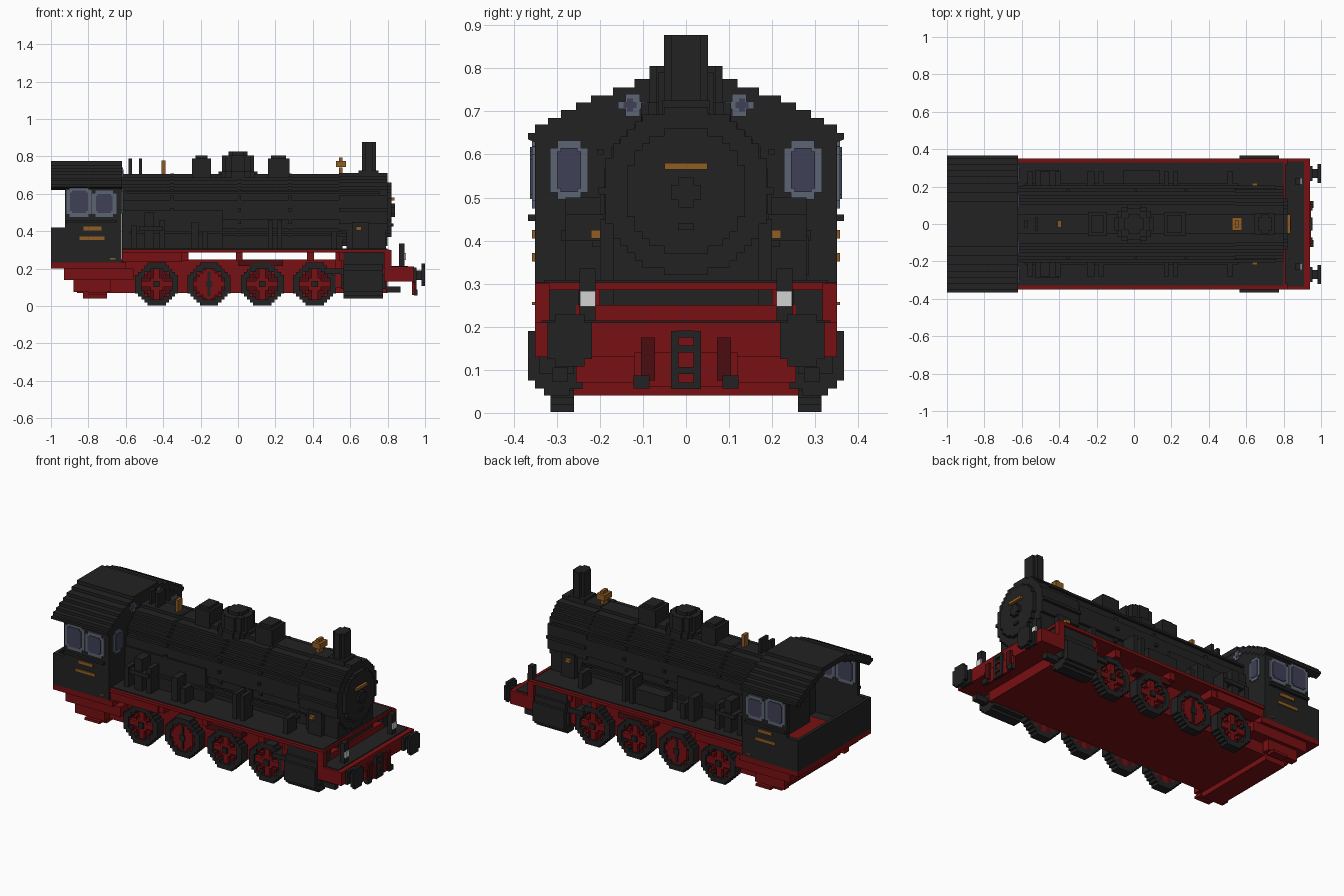
import bpy, bmesh, math

cube = bpy.data.objects.get("Cube")
if cube:
    bpy.data.objects.remove(cube, do_unlink=True)

V = 0.0172  # block size


def material(name, rgb):
    m = bpy.data.materials.new(name)
    m.use_nodes = True
    m.diffuse_color = (*rgb, 1)
    bsdf = next(n for n in m.node_tree.nodes if n.type == 'BSDF_PRINCIPLED')
    bsdf.inputs["Base Color"].default_value = (*rgb, 1)
    bsdf.inputs["Roughness"].default_value = 0.8
    return m


BLACK = material("black iron", (0.016, 0.016, 0.016))
RED = material("frame red", (0.19, 0.005, 0.006))
DARK = material("shadow red", (0.07, 0.004, 0.005))
BRASS = material("brass", (0.28, 0.11, 0.018))
FRAME = material("window frame grey", (0.11, 0.13, 0.17))
GLASS = material("window glass", (0.05, 0.05, 0.095))
WHITE = material("lamp white", (0.65, 0.65, 0.65))


def finish(name, bm, mats):
    bmesh.ops.recalc_face_normals(bm, faces=bm.faces)
    me = bpy.data.meshes.new(name)
    bm.to_mesh(me)
    bm.free()
    for m in mats:
        me.materials.append(m)
    ob = bpy.data.objects.new(name, me)
    bpy.context.collection.objects.link(ob)
    return ob


def add_box(bm, x0, x1, y0, y1, z0, z1, idx=0):
    vs = [bm.verts.new((x, y, z)) for x in (x0, x1) for y in (y0, y1) for z in (z0, z1)]
    for f in ((0, 1, 3, 2), (4, 6, 7, 5), (0, 4, 5, 1), (2, 3, 7, 6), (0, 2, 6, 4), (1, 5, 7, 3)):
        bm.faces.new([vs[i] for i in f]).material_index = idx


def box(name, x0, x1, y0, y1, z0, z1, mat, both=False):
    """One block; with both=True it is mirrored across y in the same object."""
    bm = bmesh.new()
    add_box(bm, x0, x1, y0, y1, z0, z1)
    if both:
        add_box(bm, x0, x1, -y1, -y0, z0, z1)
    return finish(name, bm, [mat])


def prism(name, pts, axis, a0, a1, mat, both=False):
    """Extrude a 2D outline along an axis; points are (other axis, other axis)."""
    put = {'x': lambda p, a: (a, p[0], p[1]), 'y': lambda p, a: (p[0], a, p[1]),
           'z': lambda p, a: (p[0], p[1], a)}[axis]
    bm = bmesh.new()
    for s in ((1, -1) if both else (1,)):
        def place(p, a):
            x, y, z = put(p, a)
            return (x, s * y, z)
        lo = [bm.verts.new(place(p, a0)) for p in pts]
        hi = [bm.verts.new(place(p, a1)) for p in pts]
        n = len(pts)
        bm.faces.new(lo)
        bm.faces.new(hi[::-1])
        for i in range(n):
            bm.faces.new((lo[i], lo[(i + 1) % n], hi[(i + 1) % n], hi[i]))
    return finish(name, bm, [mat])


def disc(cx, cz, r):
    """Stair-stepped circle outline."""
    n = max(2, round(2 * r / V))
    h = 2 * r / n
    right = []
    for k in range(n):
        z = -r + k * h
        w = max(1, round(math.sqrt(max(0, r * r - (z + h / 2) ** 2)) / h)) * h
        for q in ((w, z), (w, z + h)):
            if len(right) > 1 and right[-1][0] == w and right[-2][0] == w:
                right.pop()
            if not right or right[-1] != q:
                right.append(q)
    return [(cx + x, cz + z) for x, z in right] + [(cx - x, cz + z) for x, z in right[::-1]]


def notched(a0, a1, b0, b1, c=V):
    """Rectangle with stepped corners."""
    return [(a0 + c, b0), (a1 - c, b0), (a1 - c, b0 + c), (a1, b0 + c), (a1, b1 - c), (a1 - c, b1 - c),
            (a1 - c, b1), (a0 + c, b1), (a0 + c, b1 - c), (a0, b1 - c), (a0, b0 + c), (a0 + c, b0 + c)]


# Frame and undercarriage
box("main_frame", -0.86, 0.80, -0.255, 0.255, 0.07, 0.25, RED)
box("ash_pan", -0.83, -0.70, -0.265, 0.265, 0.04, 0.09, RED)
box("rear_springs", -0.88, -0.68, 0.265, 0.31, 0.075, 0.14, RED, True)
box("rear_frame_box", -0.93, -0.56, 0.24, 0.33, 0.14, 0.20, RED, True)
box("rear_step", -0.80, -0.70, 0.28, 0.33, 0.06, 0.075, RED, True)
box("cab_floor", -1.0, -0.60, -0.35, 0.35, 0.20, 0.232, RED)
box("running_board", -0.62, 0.81, -0.35, 0.35, 0.285, 0.303, RED)
box("running_board_deck", -0.62, 0.80, -0.33, 0.33, 0.303, 0.308, BLACK)
for i, x in enumerate((-0.60, -0.30, -0.01, 0.37, 0.54)):
    box(f"board_bracket_{i}", x, x + 0.035, 0.2, 0.33, 0.24, 0.287, RED, True)
box("firebox_valance", -0.62, -0.30, 0.27, 0.34, 0.235, 0.287, RED, True)
box("valve_gear_beam", 0.0, 0.24, 0.25, 0.31, 0.215, 0.25, DARK, True)
box("slide_bar", 0.46, 0.57, 0.255, 0.33, 0.17, 0.20, BLACK, True)
box("slide_bar_hanger", 0.52, 0.555, 0.25, 0.32, 0.10, 0.29, RED, True)

# Spoked wheels, coloured block by block: rim, spokes and gaps
wheel_mesh = None
for i, x in enumerate((-0.435, -0.155, 0.13, 0.41)):
    for side in (1, -1):
        if wheel_mesh is None:
            bm = bmesh.new()
            n, c = 7, 0.115 / 7
            for a in range(-n, n):
                for b in range(-n, n):
                    px, pz = a + 0.5, b + 0.5
                    r = math.hypot(px, pz)
                    if r > n + 0.1:
                        continue
                    ax, az = abs(px), abs(pz)
                    spoke = min(ax, az) < 1 or abs(ax - az) < 0.5 or r < 2.3
                    idx, depth = (0, 0.055) if r > 5.1 else (1, 0.046) if spoke else (2, 0.025)
                    add_box(bm, a * c, (a + 1) * c, 0, depth, b * c, (b + 1) * c, idx)
            add_box(bm, -c, c, 0, 0.058, -c, c, 0)
            ob = finish("wheel", bm, [BLACK, RED, DARK])
            wheel_mesh = ob.data
        else:
            ob = bpy.data.objects.new("wheel", wheel_mesh)
            bpy.context.collection.objects.link(ob)
        ob.name = f"wheel_{i}_{'left' if side > 0 else 'right'}"
        ob.location = (x, 0.26 * side, 0.117)
        ob.scale = (1, side, 1)
prism("drive_wheel_web", disc(-0.155, 0.117, 0.075), 'y', 0.28, 0.31, RED, True)
box("drive_crank", -0.163, -0.147, 0.31, 0.316, 0.05, 0.185, BLACK, True)

# Cylinders
cyl = [(0.24, 0.055), (0.27, 0.055), (0.27, 0.04), (0.33, 0.04), (0.33, 0.057), (0.35, 0.057), (0.35, 0.075),
       (0.367, 0.075), (0.367, 0.19), (0.35, 0.19), (0.35, 0.225), (0.335, 0.225), (0.335, 0.285), (0.24, 0.285)]
prism("cylinder", cyl, 'x', 0.565, 0.775, BLACK, True)
box("cylinder_cover", 0.55, 0.79, 0.26, 0.34, 0.09, 0.17, BLACK, True)
box("valve_chest", 0.60, 0.80, 0.25, 0.33, 0.2, 0.285, BLACK, True)
box("piston_guide", 0.79, 0.87, 0.275, 0.31, 0.072, 0.105, BLACK, True)

# Front platform, buffers and couplings
box("front_platform", 0.79, 0.94, -0.35, 0.35, 0.13, 0.21, RED)
box("front_deck", 0.79, 0.91, -0.335, 0.335, 0.21, 0.215, BLACK)
box("deck_side_plate", 0.78, 0.82, 0.317, 0.35, 0.13, 0.30, RED, True)
box("guard_plate", 0.93, 0.945, -0.12, 0.12, 0.06, 0.14, RED)
box("buffer_shaft", 0.935, 0.985, 0.245, 0.295, 0.14, 0.19, BLACK, True)
box("buffer_collar", 0.935, 0.955, 0.23, 0.31, 0.125, 0.205, BLACK, True)
prism("buffer_head", disc(0.27, 0.168, 0.06), 'x', 0.982, 1.0, BLACK, True)
box("coupling_link", 0.94, 0.955, 0.017, 0.035, 0.055, 0.19, BLACK, True)
for i, z in enumerate((0.055, 0.09, 0.14, 0.175)):
    box(f"coupling_rung_{i}", 0.94, 0.955, -0.02, 0.02, z, z + 0.016, BLACK)
box("brake_hose", 0.94, 0.955, 0.072, 0.105, 0.075, 0.175, DARK, True)
box("brake_hose_end", 0.94, 0.96, 0.085, 0.122, 0.057, 0.087, BLACK, True)
box("lamp_post", 0.86, 0.89, 0.21, 0.247, 0.21, 0.335, BLACK, True)
prism("lamp_lens", disc(0.228, 0.265, 0.018), 'x', 0.885, 0.897, WHITE, True)

# Boiler, firebox and smokebox
prism("boiler", disc(0, 0.515, 0.19), 'x', -0.62, 0.54, BLACK)
prism("smokebox", disc(0, 0.515, 0.195), 'x', 0.54, 0.80, BLACK)
for i, x in enumerate((-0.36, 0.0, 0.27)):
    prism(f"boiler_band_{i}", disc(0, 0.515, 0.194), 'x', x, x + V, BLACK)
box("firebox", -0.62, -0.08, -0.2, 0.2, 0.30, 0.51, BLACK)
box("boiler_cradle", -0.10, 0.56, -0.12, 0.12, 0.30, 0.38, BLACK)
box("smokebox_saddle", 0.58, 0.79, -0.17, 0.17, 0.21, 0.42, BLACK)
prism("smokebox_door", disc(0, 0.515, 0.145), 'x', 0.80, 0.822, BLACK)
prism("door_centre", disc(0, 0.512, 0.035), 'x', 0.822, 0.84, BLACK)
box("door_latch", 0.82, 0.832, -0.018, 0.018, 0.425, 0.44, BLACK)
box("door_plate", 0.822, 0.838, -0.05, 0.05, 0.565, 0.58, BRASS)
box("smokebox_side_plate", 0.63, 0.66, 0.20, 0.22, 0.405, 0.425, BRASS, True)
box("steam_pipe", 0.61, 0.70, 0.16, 0.20, 0.30, 0.45, BLACK, True)

# Chimney, domes and roof fittings
box("chimney_base", 0.645, 0.752, -0.055, 0.055, 0.69, 0.725, BLACK)
prism("chimney", notched(0.663, 0.737, -0.051, 0.051), 'z', 0.70, 0.877, BLACK)
for n, x0, x1 in (("rear_sandbox", -0.245, -0.145), ("front_sandbox", 0.16, 0.275)):
    box(n, x0, x1, -0.065, 0.065, 0.67, 0.79, BLACK)
    box(n + "_lid", x0 + V, x1 - V, -0.048, 0.048, 0.79, 0.806, BLACK)
for i, (r, z) in enumerate(((0.105, 0.72), (0.085, 0.805), (0.05, 0.825))):
    prism(f"steam_dome_{i}", disc(0, 0, r), 'z', 0.66, z, BLACK)
box("bell_stand", 0.54, 0.56, -0.02, 0.02, 0.70, 0.74, BRASS)
box("bell", 0.523, 0.577, -0.036, 0.036, 0.742, 0.775, BRASS)
box("bell_top", 0.54, 0.56, -0.02, 0.02, 0.775, 0.793, BRASS)
box("whistle", -0.408, -0.388, -0.02, 0.02, 0.70, 0.778, BRASS)
box("safety_valve_rear", -0.585, -0.567, -0.02, 0.02, 0.69, 0.79, BLACK)
box("safety_valve_front", -0.53, -0.513, -0.035, 0.035, 0.69, 0.79, BLACK)

# Pipework and pumps on the boiler sides
box("hand_rail", -0.60, 0.76, 0.19, 0.207, 0.60, 0.612, BLACK, True)
box("feed_pipe", -0.58, 0.56, 0.20, 0.217, 0.385, 0.40, BLACK, True)
for i, (x, w, z) in enumerate(((-0.57, 0.03, 0.43), (-0.50, 0.05, 0.50), (-0.42, 0.03, 0.46), (-0.25, 0.04, 0.45),
                               (-0.19, 0.03, 0.40), (0.16, 0.025, 0.46), (0.21, 0.025, 0.46), (0.50, 0.03, 0.40))):
    box(f"pump_{i}", x, x + w, 0.19, 0.28, 0.30, z, BLACK, True)
box("pump_head", -0.53, -0.40, 0.20, 0.29, 0.40, 0.425, BLACK, True)
prism("air_tank", disc(0.25, 0.365, 0.045), 'x', -0.06, 0.14, BLACK)

# Cab with stepped roof
steps = [(0.367, 0.65), (0.35, 0.67), (0.32, 0.685), (0.29, 0.703), (0.255, 0.72), (0.22, 0.737),
         (0.17, 0.755), (0.12, 0.775)]


def arch(base, drop=0.0):
    right = []
    z0 = base
    for w, z in steps:
        right += [(w, z0), (w, z - drop)]
        z0 = z - drop
    return right


outer = arch(0.635)
inner = [(w - 0.02, z) for w, z in arch(0.635, 0.03)[2:]]
half = outer + [(-y, z) for y, z in outer[::-1]]
under = [(-y, z) for y, z in inner] + inner[::-1]
prism("cab_roof", half + under, 'x', -1.0, -0.62, BLACK)
upper = arch(0.60, 0.015)[2:]
wall = [(0.345, 0.23)] + upper + [(-y, z) for y, z in upper[::-1]] + [(-0.345, 0.23)]
prism("cab_front_wall", wall, 'x', -0.645, -0.622, BLACK)
box("cab_side", -0.925, -0.622, 0.325, 0.35, 0.23, 0.66, BLACK, True)
box("bunker_side", -1.0, -0.92, 0.325, 0.35, 0.23, 0.42, BLACK, True)
box("bunker_rear", -1.0, -0.98, -0.35, 0.35, 0.23, 0.42, BLACK)
box("cab_inner_floor", -0.99, -0.63, -0.33, 0.33, 0.232, 0.245, BLACK)
box("boiler_backhead", -0.70, -0.64, -0.19, 0.19, 0.245, 0.62, BLACK)
box("backhead_gauges", -0.712, -0.70, 0.05, 0.12, 0.45, 0.50, BRASS, True)
box("window_sill", -0.92, -0.65, 0.35, 0.367, 0.445, 0.46, BLACK, True)

# Windows and brass plates
for n, x0, x1, z1 in (("rear", -0.917, -0.783, 0.637), ("front", -0.78, -0.65, 0.618)):
    prism(f"side_window_{n}_frame", notched(x0, x1, 0.475, z1), 'y', 0.318, 0.358, FRAME, True)
    prism(f"side_window_{n}_glass", notched(x0 + 0.02, x1 - 0.02, 0.497, z1 - 0.02, 0.01), 'y', 0.315, 0.362, GLASS, True)
prism("front_window_frame", notched(0.227, 0.316, 0.495, 0.632), 'x', -0.651, -0.615, FRAME, True)
prism("front_window_glass", notched(0.244, 0.299, 0.513, 0.615, 0.008), 'x', -0.654, -0.611, GLASS, True)
prism("upper_window_frame", notched(0.09, 0.158, 0.688, 0.74), 'x', -0.651, -0.615, FRAME, True)
prism("upper_window_glass", notched(0.115, 0.145, 0.70, 0.73, 0.008), 'x', -0.653, -0.613, GLASS, True)
for i, (x0, x1, z0, z1) in enumerate(((-0.825, -0.73, 0.405, 0.425), (-0.848, -0.713, 0.352, 0.371),
                                      (-0.685, -0.655, 0.25, 0.258))):
    box(f"brass_plate_{i}", x0, x1, 0.35, 0.357, z0, z1, BRASS, True)
